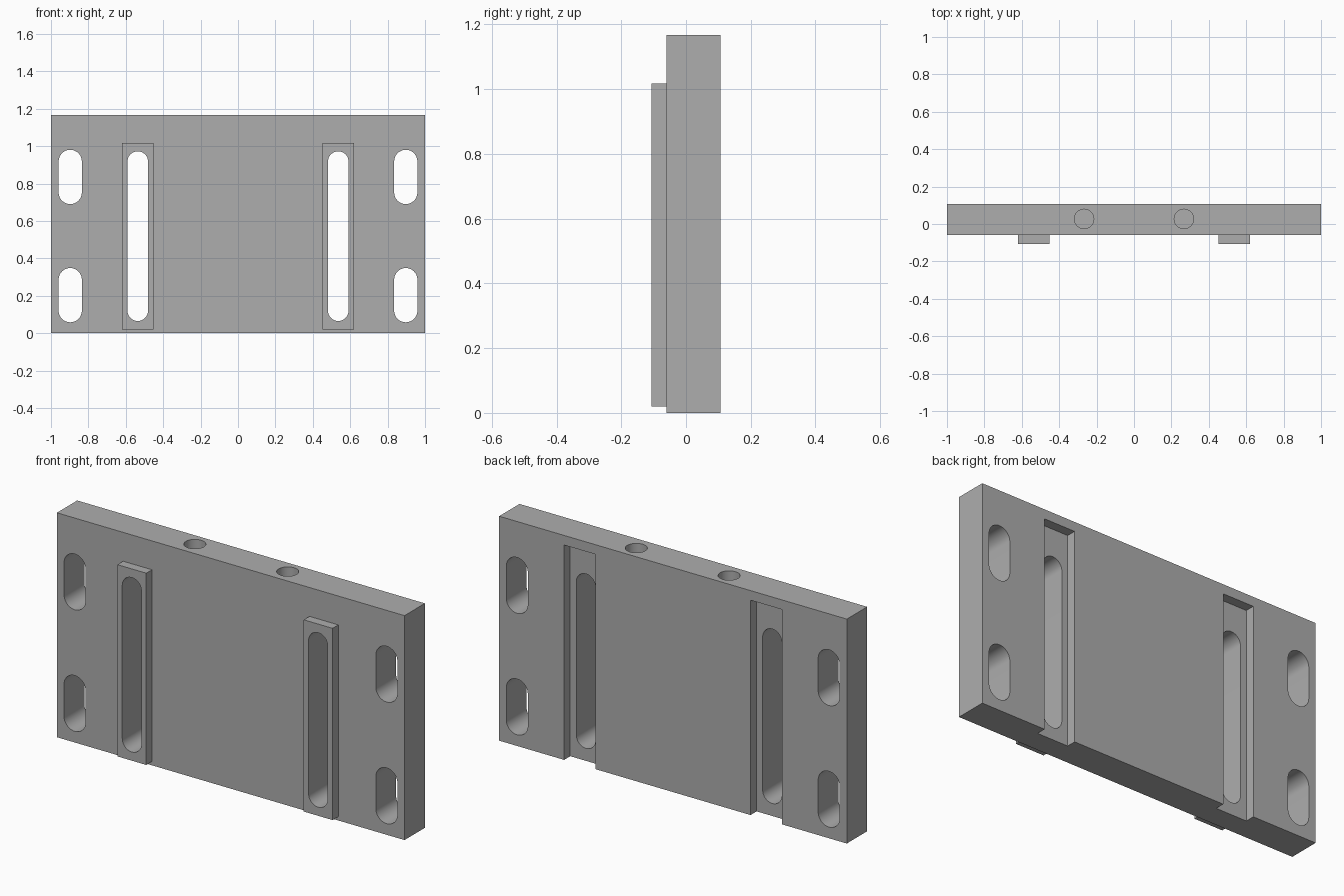
import bpy, bmesh, math
from mathutils import Matrix, Vector

cube = bpy.data.objects.get("Cube")
if cube:
    bpy.data.objects.remove(cube, do_unlink=True)

HEIGHT, FRONT, BACK, KEY_FRONT = 1.167, -0.06, 0.107, -0.107
SLOT_X = 0.536

grey = bpy.data.materials.new("machined_grey")
grey.use_nodes = True
colour = (0.42, 0.42, 0.42, 1)
grey.diffuse_color = colour
grey.node_tree.nodes["Principled BSDF"].inputs["Base Color"].default_value = colour


def add_object(name, bm):
    bmesh.ops.recalc_face_normals(bm, faces=bm.faces)
    mesh = bpy.data.meshes.new(name)
    bm.to_mesh(mesh)
    bm.free()
    mesh.materials.append(grey)
    obj = bpy.data.objects.new(name, mesh)
    bpy.context.collection.objects.link(obj)
    return obj


def box(name, low, high):
    low, high = Vector(low), Vector(high)
    bm = bmesh.new()
    place = Matrix.Translation((low + high) / 2) @ Matrix.Diagonal((*(high - low), 1))
    bmesh.ops.create_cube(bm, size=1, matrix=place)
    return add_object(name, bm)


def slot_cutter(name, x, bottom, top, radius, steps=24):
    """Rounded slot running right through from front to back."""
    bm = bmesh.new()
    outline = []
    for centre, start in ((top - radius, 0), (bottom + radius, math.pi)):
        for i in range(steps + 1):
            a = start + math.pi * i / steps
            outline.append(bm.verts.new((x + radius * math.cos(a), -0.5,
                                         centre + radius * math.sin(a))))
    face = bm.faces.new(outline)
    made = bmesh.ops.extrude_face_region(bm, geom=[face])["geom"]
    bmesh.ops.translate(bm, vec=(0, 1, 0),
                        verts=[v for v in made if isinstance(v, bmesh.types.BMVert)])
    return add_object(name, bm)


def hole_cutter(name, x, y, radius, depth):
    bm = bmesh.new()
    bmesh.ops.create_cone(bm, cap_ends=True, segments=48, radius1=radius, radius2=radius,
                          depth=2 * depth, matrix=Matrix.Translation((x, y, HEIGHT)))
    return add_object(name, bm)


def cut(obj, cutters):
    bpy.context.view_layer.objects.active = obj
    for cutter in cutters:
        mod = obj.modifiers.new("cut", 'BOOLEAN')
        mod.operation, mod.solver, mod.object = 'DIFFERENCE', 'EXACT', cutter
        bpy.ops.object.modifier_apply(modifier=mod.name)


# Main plate and the two raised keys on its front
plate = box("plate", (-1, FRONT, 0), (1, BACK, HEIGHT))
parts, cutters = [plate], []

for side, s in (("left", 1), ("right", -1)):
    x = s * SLOT_X
    key = box(side + "_key", (x - 0.083, KEY_FRONT, 0.02), (x + 0.083, FRONT, 1.017))
    parts.append(key)

    # Long slot through plate and key
    long_slot = slot_cutter("long_slot_cutter", x, 0.065, 0.972, 0.055)
    cut(key, [long_slot])

    # Back groove open at the bottom, short mounting slots, blind top hole
    cutters += [
        long_slot,
        box("groove_cutter", (x - 0.09, BACK - 0.05, -0.1), (x + 0.09, BACK + 0.1, 1.117)),
        slot_cutter("lower_slot_cutter", s * 0.897, 0.058, 0.348, 0.062),
        slot_cutter("upper_slot_cutter", s * 0.897, 0.69, 0.98, 0.062),
        hole_cutter("hole_cutter", s * 0.267, 0.027, 0.052, 0.27),
    ]

cut(plate, cutters)
for cutter in cutters:
    bpy.data.objects.remove(cutter, do_unlink=True)

# Smooth the curved walls while keeping edges crisp
for part in parts:
    bpy.ops.object.select_all(action='DESELECT')
    part.select_set(True)
    bpy.context.view_layer.objects.active = part
    bpy.ops.object.shade_smooth_by_angle(angle=math.radians(30))
